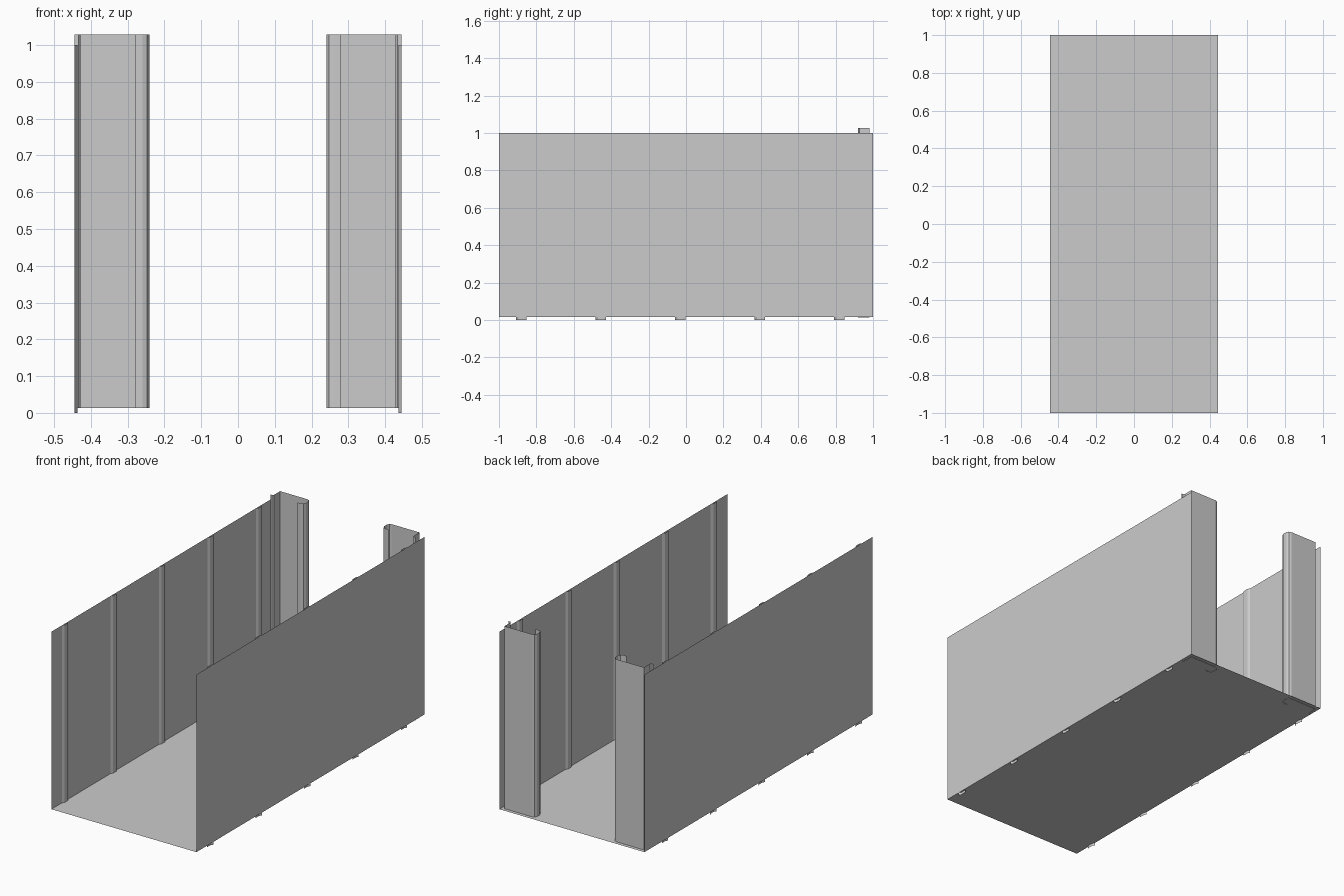
import bpy

if "Cube" in bpy.data.objects:
    bpy.data.objects.remove(bpy.data.objects["Cube"])

W = 0.445      # half width
FLOOR = 0.015  # floor height


def sheet(name, verts, faces):
    mesh = bpy.data.meshes.new(name)
    mesh.from_pydata(verts, [], faces)
    mesh.update()
    obj = bpy.data.objects.new(name, mesh)
    bpy.context.collection.objects.link(obj)
    return obj


def extrude_profile(name, profile, z0, z1):
    """Open sheet-metal strip: an xy profile swept straight up."""
    n = len(profile)
    verts = [(x, y, z) for z in (z0, z1) for x, y in profile]
    faces = [(i, i + 1, n + i + 1, n + i) for i in range(n - 1)]
    return sheet(name, verts, faces)


# floor panel
sheet("floor", [(-W, -1, FLOOR), (W, -1, FLOOR), (W, 1, FLOOR), (-W, 1, FLOOR)],
      [(0, 1, 2, 3)])

# folded post section, from the wall side round to the inner lip
POST = [(0.445, 0.92), (0.434, 0.92), (0.428, 0.928), (0.428, 0.98),
        (0.26, 0.98), (0.247, 0.975), (0.24, 0.963), (0.24, 0.937),
        (0.247, 0.925), (0.26, 0.92), (0.28, 0.92)]

for side, s in (("left", -1), ("right", 1)):
    # side wall
    extrude_profile(f"{side}_wall", [(s * W, -1), (s * W, 1)], FLOOR, 1.0)
    # shallow stiffening ribs on the inner face
    for i in range(5):
        y = -0.88 + 0.425 * i
        rib = [(s * W, y - 0.028), (s * (W - 0.008), y - 0.015),
               (s * (W - 0.008), y + 0.015), (s * W, y + 0.028)]
        extrude_profile(f"{side}_rib_{i + 1}", rib, 0.0, 1.0)
    # door post at the back
    extrude_profile(f"{side}_rear_post", [(s * x, y) for x, y in POST], 0.013, 1.028)
